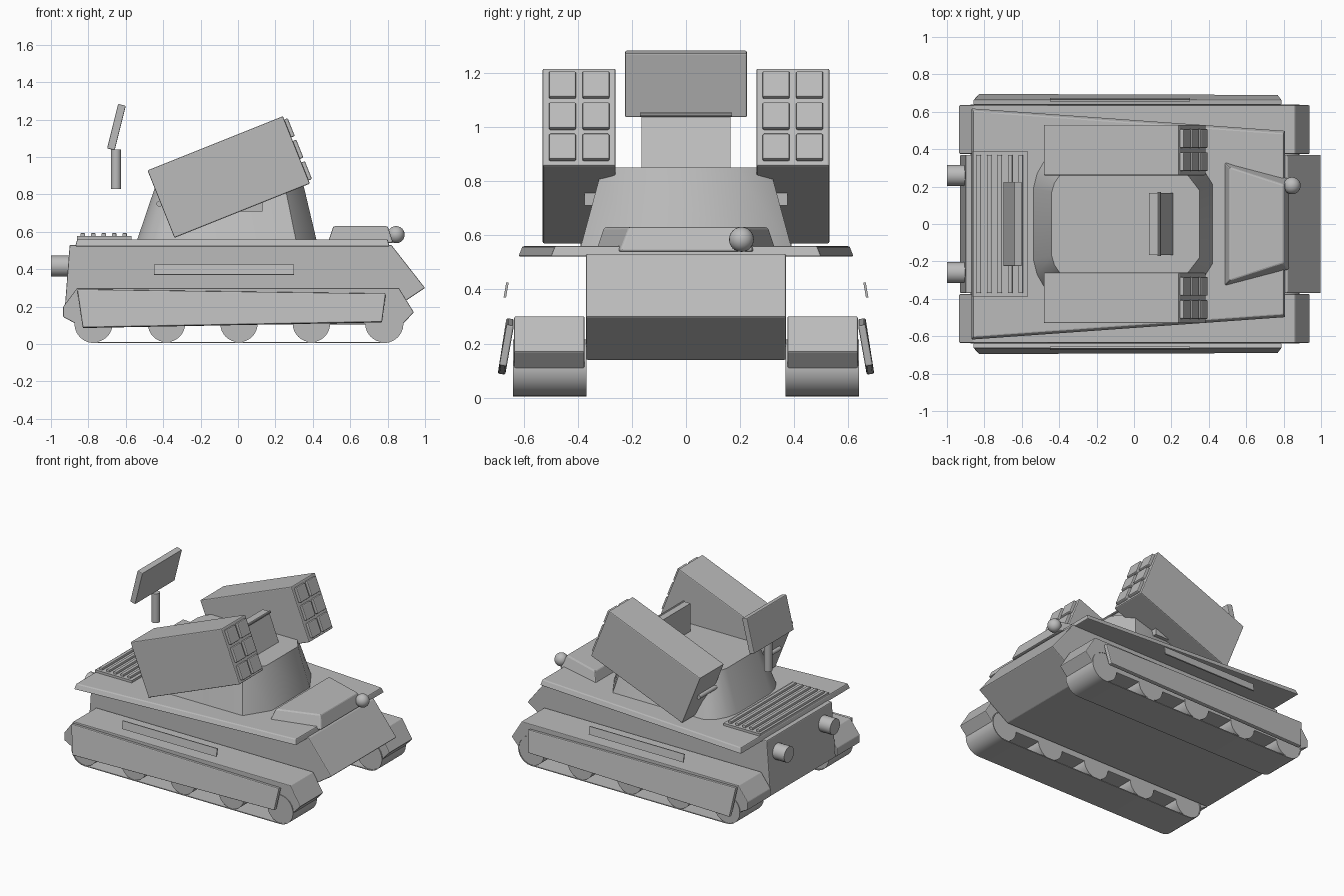
import bpy, bmesh, math
from mathutils import Matrix, Vector

if "Cube" in bpy.data.objects:
    bpy.data.objects.remove(bpy.data.objects["Cube"])

grey = bpy.data.materials.new("plain_grey")
grey.diffuse_color = (0.5, 0.5, 0.5, 1)
grey.use_nodes = True
grey.node_tree.nodes["Principled BSDF"].inputs["Base Color"].default_value = grey.diffuse_color


def finish(name, bm, bevel=0.0, smooth=False):
    bmesh.ops.recalc_face_normals(bm, faces=bm.faces)
    me = bpy.data.meshes.new(name)
    bm.to_mesh(me)
    bm.free()
    ob = bpy.data.objects.new(name, me)
    bpy.context.collection.objects.link(ob)
    me.materials.append(grey)
    if bevel:
        m = ob.modifiers.new("bevel", 'BEVEL')
        m.width, m.segments, m.limit_method = bevel, 2, 'ANGLE'
    if smooth:
        bpy.ops.object.select_all(action='DESELECT')
        ob.select_set(True)
        bpy.context.view_layer.objects.active = ob
        bpy.ops.object.shade_smooth_by_angle(angle=math.radians(35))
    return ob


def loft(name, lower, upper, bevel=0.0, smooth=False):
    """Solid between two matching rings of 3D points."""
    bm = bmesh.new()
    a = [bm.verts.new(p) for p in lower]
    b = [bm.verts.new(p) for p in upper]
    n = len(a)
    bm.faces.new(a[::-1])
    bm.faces.new(b)
    for i in range(n):
        j = (i + 1) % n
        bm.faces.new((a[i], a[j], b[j], b[i]))
    return finish(name, bm, bevel, smooth)


def side_profile(name, pts, y0, y1, bevel=0.0, smooth=False):
    return loft(name, [(x, y0, z) for x, z in pts],
                [(x, y1, z) for x, z in pts], bevel, smooth)


def box(name, c, size, tilt=0.0, axis='Y', bevel=0.0):
    bm = bmesh.new()
    mat = (Matrix.Translation(c) @ Matrix.Rotation(tilt, 4, axis)
           @ Matrix.Diagonal((*size, 1)))
    bmesh.ops.create_cube(bm, size=1, matrix=mat)
    return finish(name, bm, bevel)


def cylinder(name, p, q, r, n=24):
    p, q = Vector(p), Vector(q)
    bm = bmesh.new()
    rot = (q - p).to_track_quat('Z', 'Y').to_matrix().to_4x4()
    bmesh.ops.create_cone(bm, cap_ends=True, segments=n, radius1=r, radius2=r,
                          depth=(q - p).length,
                          matrix=Matrix.Translation((p + q) / 2) @ rot)
    return finish(name, bm, smooth=True)


def mirrored(half):
    return half + [(x, -y) for x, y in reversed(half)]


def plan(half, z):
    return [(x, y, z) for x, y in mirrored(half)]


# Hull and overhanging deck plate
side_profile("hull", [(-0.93, 0.14), (0.76, 0.14), (1.0, 0.30), (0.82, 0.53),
                      (-0.90, 0.53)], -0.37, 0.37, 0.006)
loft("deck_plate", plan([(-0.87, 0.62), (0.81, 0.50)], 0.522),
     plan([(-0.86, 0.605), (0.80, 0.485)], 0.56), 0.006)

# Turret with chamfered front and rounded rear
loft("turret",
     plan([(-0.54, 0.19), (-0.52, 0.27), (-0.48, 0.34), (-0.41, 0.39),
           (0.31, 0.39), (0.42, 0.215)], 0.555),
     plan([(-0.44, 0.17), (-0.425, 0.22), (-0.39, 0.27), (-0.33, 0.31),
           (0.25, 0.31), (0.35, 0.18)], 0.85), smooth=True)

# Sight block and its top rod
side_profile("sight_block", [(0.08, 0.845), (0.21, 0.845), (0.13, 1.05),
                             (0.08, 1.05)], -0.165, 0.165)
cylinder("sight_rod", (0.135, -0.17, 1.046), (0.135, 0.17, 1.046), 0.009, 10)

# Front equipment box with lamp
loft("front_box",
     plan([(0.48, 0.335), (0.83, 0.245)], 0.54),
     plan([(0.51, 0.305), (0.80, 0.21)], 0.63), 0.008)
bm = bmesh.new()
bmesh.ops.create_uvsphere(bm, u_segments=20, v_segments=12, radius=0.046,
                          matrix=Matrix.Translation((0.845, 0.205, 0.585)))
finish("lamp", bm, smooth=True)

# Rear engine grille
box("grille_base", (-0.715, 0, 0.567), (0.29, 0.78, 0.02))
for i in range(5):
    box("grille_slat", (-0.83 + 0.056 * i, 0, 0.582), (0.025, 0.74, 0.022),
        bevel=0.005)

# Radar panel and post
box("radar_panel", (-0.65, 0, 1.16), (0.042, 0.45, 0.245),
    tilt=math.radians(14), bevel=0.005)
cylinder("radar_post", (-0.652, 0, 0.83), (-0.652, 0, 1.04), 0.027)

# Axle joining the launchers at the rear
cylinder("launcher_axle", (-0.42, -0.46, 0.75), (-0.42, 0.46, 0.75), 0.016, 12)

TILT = -math.radians(21.8)
frame = Matrix.Translation((-0.05, 0, 0.893)) @ Matrix.Rotation(TILT, 4, 'Y')
for s in (-1, 1):
    # Launcher pods with six tube covers each
    box("launcher_pod", frame @ Vector((0, s * 0.395, 0)),
        (0.78, 0.27, 0.388), TILT, bevel=0.006)
    for row in (-1, 0, 1):
        for col in (-1, 1):
            box("tube_cover",
                frame @ Vector((0.395, s * 0.395 + col * 0.062, row * 0.124)),
                (0.03, 0.10, 0.103), TILT, bevel=0.006)
    box("launcher_bracket", (0.06, s * 0.345, 0.755), (0.14, 0.06, 0.09))

    # Exhaust pipes
    cylinder("exhaust", (-1.0, s * 0.26, 0.417), (-0.88, s * 0.26, 0.417), 0.056)

    # Track housing
    side_profile("track_housing",
                 [(-0.86, 0.105), (0.88, 0.105), (0.94, 0.17), (0.86, 0.30),
                  (-0.86, 0.30), (-0.935, 0.20), (-0.935, 0.145)],
                 s * 0.375, s * 0.635, 0.005)

    # Track belt: thin loop round the end wheels
    bm = bmesh.new()
    rings = []
    for r in (0.105, 0.099):
        for y in (0.368, 0.64):
            ring = []
            for cx, start in ((0.78, -90), (-0.77, 90)):
                for k in range(13):
                    a = math.radians(start + 15 * k)
                    ring.append(bm.verts.new((cx + r * math.cos(a), s * y,
                                              0.11 + r * math.sin(a))))
            rings.append(ring)
    n = len(rings[0])
    for a, b in ((0, 1), (1, 3), (3, 2), (2, 0)):
        for i in range(n):
            j = (i + 1) % n
            bm.faces.new((rings[a][i], rings[a][j], rings[b][j], rings[b][i]))
    finish("track_belt", bm, smooth=True)

    # Road wheels
    for i in range(5):
        x = -0.77 + i * 0.3875
        cylinder("road_wheel", (x, s * 0.375, 0.11), (x, s * 0.637, 0.11),
                 0.1, 32)

    # Side skirt leaning outward at the bottom
    face = [(-0.86, 0.64, 0.29), (0.79, 0.64, 0.267),
            (0.77, 0.667, 0.115), (-0.83, 0.672, 0.085)]
    loft("side_skirt", [(x, s * (y - 0.004), z) for x, y, z in face],
         [(x, s * (y + 0.024), z + 0.004) for x, y, z in face], 0.006)

    # Side strip
    box("side_strip", (-0.075, s * 0.665, 0.398), (0.75, 0.009, 0.056),
        tilt=s * math.radians(10), axis='X')
